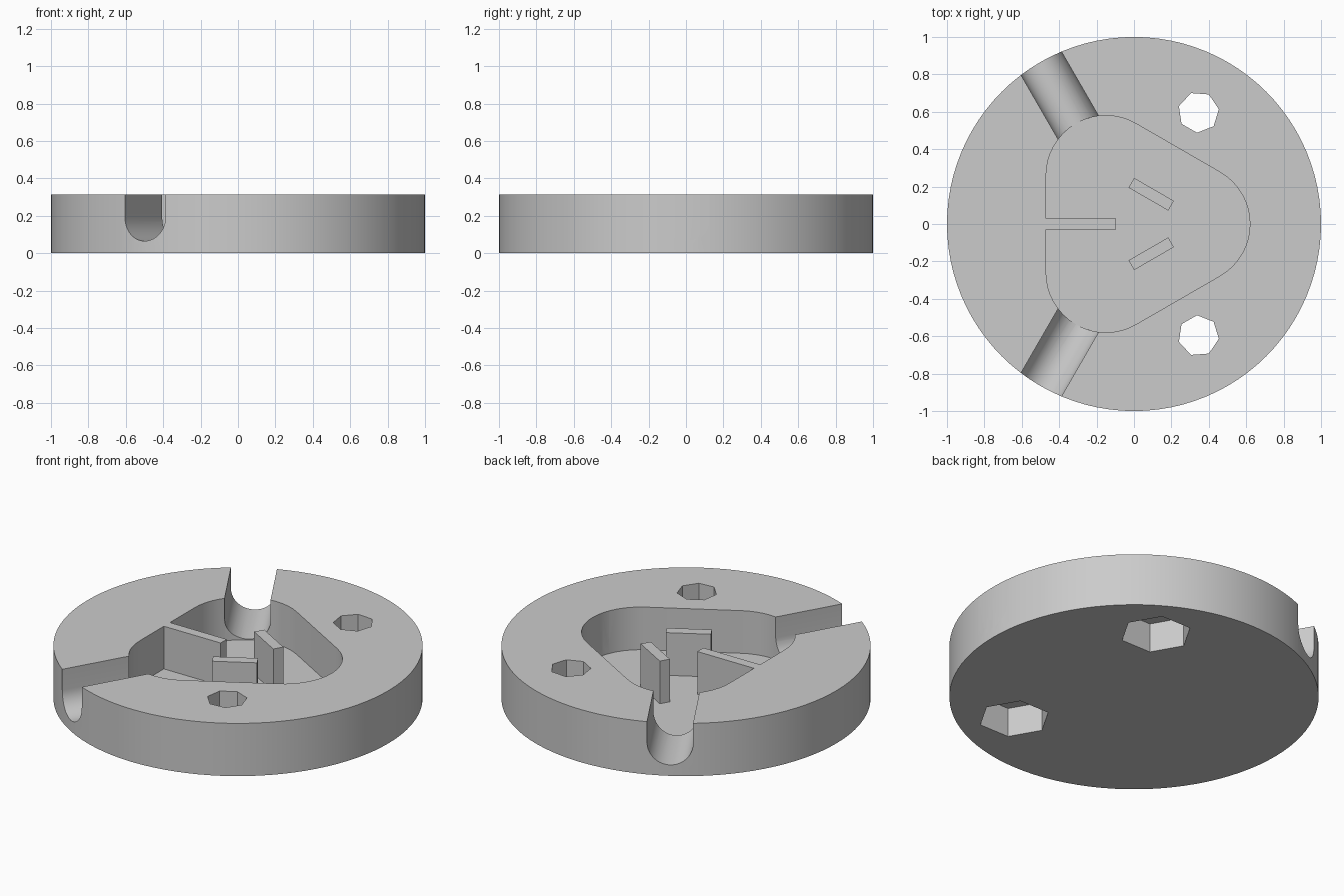
import bpy, bmesh
from math import pi, cos, sin, radians
from mathutils import Matrix, Vector

HEIGHT, FLOOR = 0.315, 0.06
THIRDS = [radians(a) for a in (0, 120, 240)]

cube = bpy.data.objects.get("Cube")
if cube:
    bpy.data.objects.remove(cube, do_unlink=True)

grey = bpy.data.materials.new("light grey")
grey.use_nodes = True
grey.diffuse_color = (0.6, 0.6, 0.6, 1)
grey.node_tree.nodes["Principled BSDF"].inputs["Base Color"].default_value = (0.6, 0.6, 0.6, 1)


def arc(cx, cy, r, start, end, steps):
    """Points along an arc, both ends included."""
    angles = [start + (end - start) * i / steps for i in range(steps + 1)]
    return [(cx + r * cos(a), cy + r * sin(a)) for a in angles]


def polygon(r, sides, start=0.0):
    return arc(0, 0, r, start, start + 2 * pi, sides)[:-1]


def prism(name, points, low, high, matrix=Matrix()):
    """Extrude a counter-clockwise outline from low to high."""
    bm = bmesh.new()
    face = bm.faces.new([bm.verts.new((x, y, low)) for x, y in points])
    top = bmesh.ops.extrude_face_region(bm, geom=[face])["geom"]
    bmesh.ops.translate(bm, vec=(0, 0, high - low),
                        verts=[v for v in top if isinstance(v, bmesh.types.BMVert)])
    bm.transform(matrix)
    bmesh.ops.recalc_face_normals(bm, faces=bm.faces)
    mesh = bpy.data.meshes.new(name)
    bm.to_mesh(mesh)
    bm.free()
    mesh.materials.append(grey)
    obj = bpy.data.objects.new(name, mesh)
    bpy.context.collection.objects.link(obj)
    return obj


def cut(target, cutter):
    cutter.hide_render = True
    mod = target.modifiers.new("cut", "BOOLEAN")
    mod.operation = "DIFFERENCE"
    mod.solver = "EXACT"
    mod.object = cutter
    bpy.ops.object.select_all(action="DESELECT")
    target.select_set(True)
    bpy.context.view_layer.objects.active = target
    bpy.ops.object.modifier_apply(modifier=mod.name)
    bpy.data.objects.remove(cutter, do_unlink=True)


# Round body
body = prism("disc_body", polygon(1, 96), 0, HEIGHT)

# Rounded triangular pocket
outline = []
for a in THIRDS:
    outline += arc(0.3 * cos(a), 0.3 * sin(a), 0.32, a - pi / 3, a + pi / 3, 16)
cut(body, prism("pocket_cutter", outline, FLOOR, 0.5))

# Round-bottomed slots from the pocket to the rim
slot = [(0.125, 0.5), (-0.125, 0.5)] + arc(0, 0.19, 0.125, pi, 2 * pi, 20)
radial = Matrix(((0, 0, 1, 0), (1, 0, 0, 0), (0, 1, 0, 0), (0, 0, 0, 1)))
for a in THIRDS:
    cut(body, prism("slot_cutter", slot, 0.45, 1.1, Matrix.Rotation(a, 4, "Z") @ radial))

# Seven-sided through holes with six-sided recesses underneath
for a in THIRDS:
    place = Matrix.Rotation(a + pi / 3, 4, "Z") @ Matrix.Translation((0.69, 0, 0))
    cut(body, prism("recess_cutter", polygon(0.195, 6), -0.1, 0.175, place))
    cut(body, prism("hole_cutter", polygon(0.11, 7), 0.1, 0.5, place))

bpy.ops.object.shade_smooth_by_angle(angle=radians(30))


# Upright ribs inside the pocket, level with the top
def rib(name, length, width, centre, angle):
    x, y = length / 2, width / 2
    place = Matrix.Translation(Vector((*centre, 0))) @ Matrix.Rotation(angle, 4, "Z")
    prism(name, [(-x, -y), (x, -y), (x, y), (-x, y)], FLOOR, HEIGHT, place)


rib("wall_rib", 0.375, 0.058, (-0.2825, 0), 0)
for side, name in ((1, "back_rib"), (-1, "front_rib")):
    rib(name, 0.245, 0.06, (0.092, side * 0.159), -side * pi / 6)
